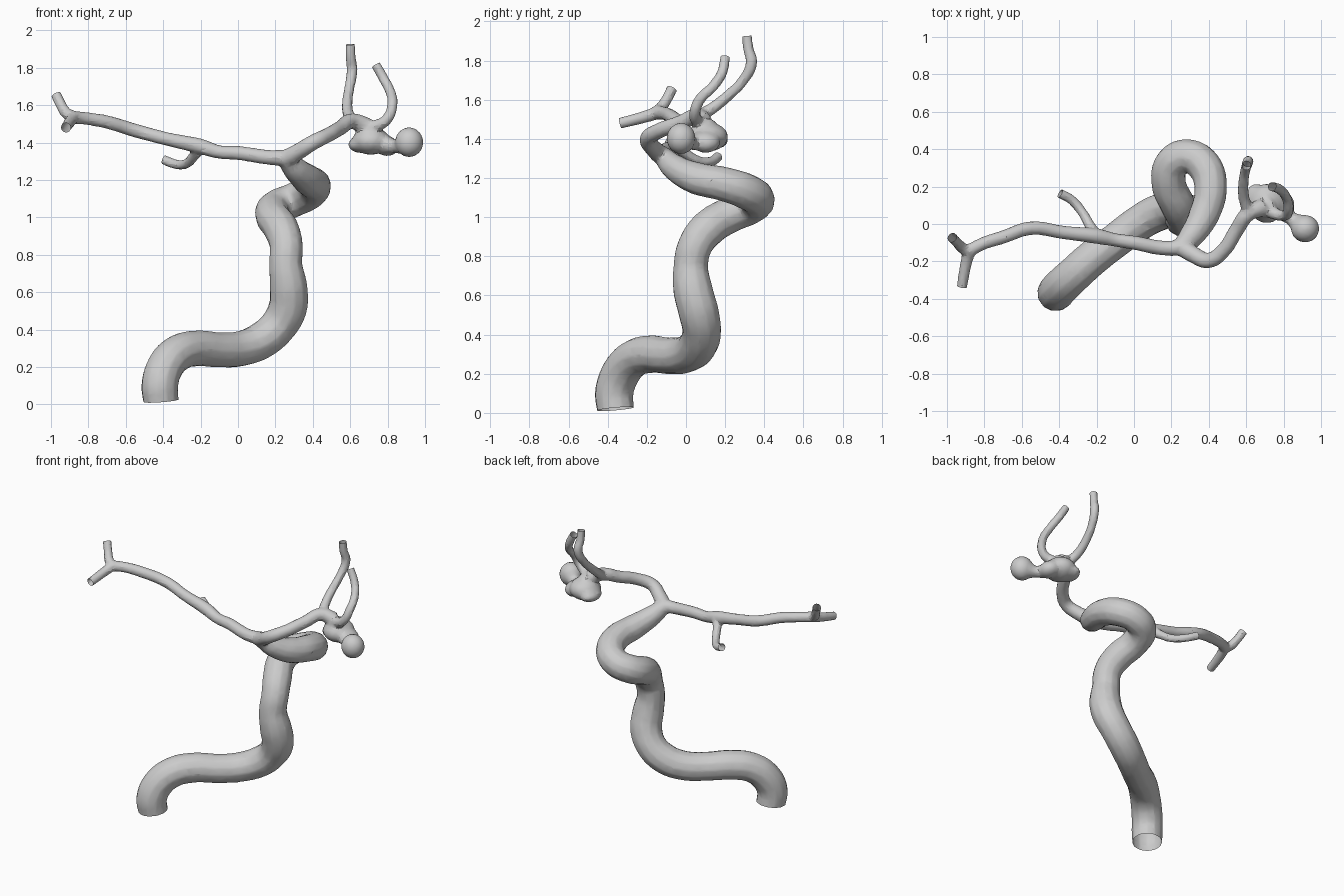
import bpy, bmesh
from mathutils import Vector

if "Cube" in bpy.data.objects:
    bpy.data.objects.remove(bpy.data.objects["Cube"])

open_ends = []   # (point, outward direction, radius) of every cut vessel end
parts = []


def to_mesh(obj):
    bpy.ops.object.select_all(action='DESELECT')
    obj.select_set(True)
    bpy.context.view_layer.objects.active = obj
    bpy.ops.object.convert(target='MESH')
    parts.append(bpy.context.view_layer.objects.active)


def vessel(name, pts, start_open=False, end_open=False):
    """Tube through (x, y, z, radius) points; open ends run on and are cut later."""
    pts = [(Vector(p[:3]), p[3]) for p in pts]

    def run_on(a, b):
        d = (a[0] - b[0]).normalized()
        open_ends.append((a[0], d, a[1]))
        return (a[0] + d * max(a[1] * 0.8, 0.03), a[1])
    if start_open:
        pts.insert(0, run_on(pts[0], pts[1]))
    if end_open:
        pts.append(run_on(pts[-1], pts[-2]))
    cu = bpy.data.curves.new(name, 'CURVE')
    cu.dimensions = '3D'
    cu.bevel_depth = 1.0
    cu.bevel_resolution = 4
    cu.resolution_u = 6
    cu.use_fill_caps = True
    sp = cu.splines.new('BEZIER')
    sp.bezier_points.add(len(pts) - 1)
    for bp, (co, r) in zip(sp.bezier_points, pts):
        bp.co = co
        bp.radius = r
        bp.handle_left_type = bp.handle_right_type = 'AUTO'
    obj = bpy.data.objects.new(name, cu)
    bpy.context.collection.objects.link(obj)
    to_mesh(obj)


def sac(loc, size, rot=(0, 0, 0)):
    bpy.ops.mesh.primitive_ico_sphere_add(subdivisions=3, radius=1, location=loc, rotation=rot)
    obj = bpy.context.object
    obj.scale = size
    to_mesh(obj)


# main trunk
vessel("trunk", [
    (-.412, -.36, .02, .096), (-.418, -.367, .1, .1), (-.39, -.335, .2, .1),
    (-.32, -.27, .275, .098), (-.22, -.18, .3, .097), (-.1, -.09, .292, .094),
    (.02, 0, .3, .096), (.13, .06, .345, .1), (.215, .08, .42, .1),
    (.267, .063, .52, .105), (.27, .035, .63, .103), (.255, .025, .75, .09),
    (.258, .045, .85, .09), (.23, .11, .94, .095), (.185, .22, 1.01, .093),
    (.205, .325, 1.055, .093), (.29, .362, 1.09, .092), (.375, .31, 1.13, .093),
    (.41, .19, 1.17, .088), (.375, .05, 1.2, .083), (.31, -.06, 1.255, .068),
    (.255, -.12, 1.315, .05)], start_open=True)

# long left branch, its fork and its small twig
vessel("left_branch", [
    (.27, -.12, 1.32, .045), (.18, -.13, 1.32, .04), (0, -.1, 1.345, .038),
    (-.1, -.085, 1.35, .036), (-.2, -.065, 1.38, .042), (-.38, -.045, 1.42, .036),
    (-.55, -.022, 1.465, .037), (-.7, -.07, 1.51, .036), (-.82, -.11, 1.53, .034),
    (-.89, -.15, 1.535, .036)])
vessel("left_fork_upper", [
    (-.87, -.15, 1.535, .034), (-.915, -.13, 1.555, .031), (-.945, -.1, 1.6, .028),
    (-.972, -.072, 1.655, .028)], end_open=True)
vessel("left_fork_lower", [
    (-.88, -.14, 1.535, .034), (-.9, -.22, 1.51, .031),
    (-.92, -.335, 1.48, .028)], end_open=True)
vessel("left_twig", [
    (-.2, -.065, 1.375, .035), (-.235, -.01, 1.33, .028), (-.275, .06, 1.288, .026),
    (-.335, .13, 1.285, .026), (-.395, .163, 1.308, .026)], end_open=True)

# right branch and its two rising limbs
vessel("right_branch", [
    (.25, -.12, 1.31, .05), (.32, -.165, 1.35, .045), (.4, -.195, 1.4, .042),
    (.48, -.14, 1.44, .04), (.55, -.03, 1.48, .04), (.61, .055, 1.515, .042),
    (.69, .09, 1.485, .05)])
vessel("inner_limb", [
    (.615, .06, 1.51, .035), (.588, .14, 1.56, .03), (.585, .22, 1.625, .028),
    (.595, .285, 1.69, .027), (.61, .335, 1.79, .03), (.602, .318, 1.86, .027),
    (.6, .312, 1.925, .026)], end_open=True)
vessel("outer_limb", [
    (.68, .09, 1.485, .038), (.74, .06, 1.49, .033), (.8, .045, 1.53, .029),
    (.825, .07, 1.6, .028), (.815, .14, 1.67, .027), (.78, .185, 1.74, .027),
    (.738, .2, 1.815, .026)], end_open=True)

# aneurysm: lobed main sac, neck and outer sac
sac((.71, .11, 1.41), (.1, .105, .075))
sac((.655, .13, 1.39), (.065, .085, .045))
sac((.79, .1, 1.385), (.07, .075, .055), (0, .3, 0))
vessel("sac_neck", [(.69, .09, 1.48, .06), (.72, .1, 1.42, .07)])
vessel("sac_bridge", [(.79, .07, 1.39, .05), (.84, .03, 1.38, .036), (.9, -.01, 1.395, .06)])
sac((.915, -.025, 1.402), (.076, .074, .08))

# fuse everything into one wall
bpy.ops.object.select_all(action='DESELECT')
for p in parts:
    p.select_set(True)
bpy.context.view_layer.objects.active = parts[0]
bpy.ops.object.join()
artery = bpy.context.object
artery.name = "artery"
bpy.ops.object.transform_apply(location=True, rotation=True, scale=True)
rm = artery.modifiers.new("fuse", 'REMESH')
rm.mode = 'VOXEL'
rm.voxel_size = 0.01
sm = artery.modifiers.new("soften", 'SMOOTH')
sm.factor = 0.5
sm.iterations = 4
dc = artery.modifiers.new("facets", 'DECIMATE')
dc.ratio = 0.16
bpy.ops.object.convert(target='MESH')
artery = bpy.context.object

# cut the vessel ends open
bm = bmesh.new()
bm.from_mesh(artery.data)
for co, d, r in open_ends:
    reach = max(2 * r, 0.07)
    faces = [f for f in bm.faces if (f.calc_center_median() - co).length < reach]
    geom = set(faces)
    for f in faces:
        geom.update(f.edges)
        geom.update(f.verts)
    bmesh.ops.bisect_plane(bm, geom=list(geom), plane_co=co, plane_no=d, dist=1e-5)
    gone = [f for f in bm.faces if (f.calc_center_median() - co).length < reach
            and (f.calc_center_median() - co).dot(d) > 0]
    bmesh.ops.delete(bm, geom=gone, context='FACES')
bmesh.ops.triangulate(bm, faces=bm.faces[:])
bm.to_mesh(artery.data)
bm.free()
artery.data.name = "artery"
bpy.ops.object.shade_smooth_by_angle(angle=0.35)
